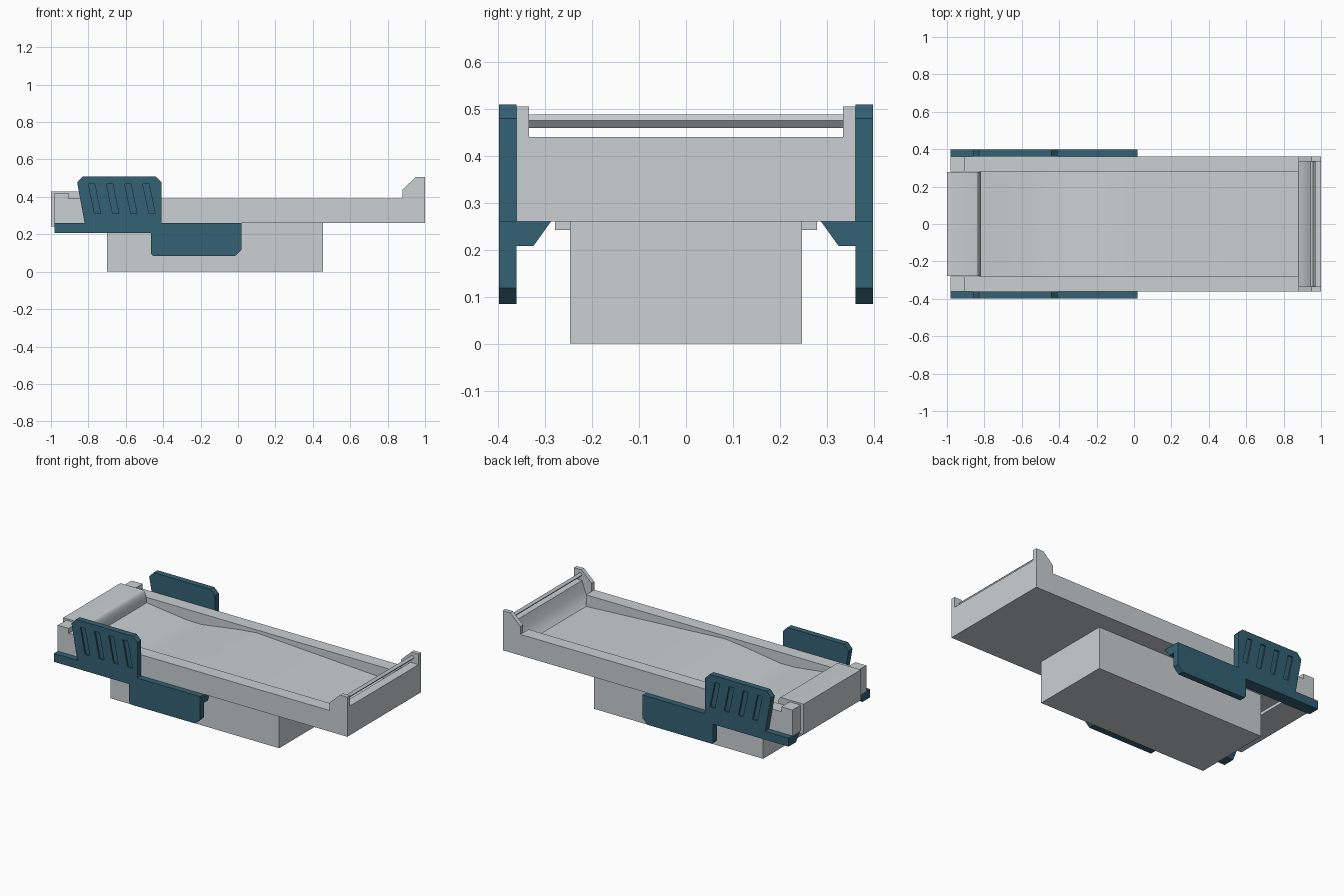
import bpy, bmesh, math

if "Cube" in bpy.data.objects:
    bpy.data.objects.remove(bpy.data.objects["Cube"])


def material(name, rgb):
    m = bpy.data.materials.new(name)
    m.diffuse_color = (*rgb, 1)
    m.use_nodes = True
    m.node_tree.nodes["Principled BSDF"].inputs["Base Color"].default_value = m.diffuse_color
    return m


GREY = material("light grey", (0.60, 0.63, 0.65))
TEAL = material("dark teal", (0.033, 0.12, 0.175))


def prism(name, pts, lo, hi, mat, axis="y", smooth=False):
    """Extrude a closed profile: (x, z) along y, or (y, z) along x."""
    def place(p, d):
        return (p[0], d, p[1]) if axis == "y" else (d, p[0], p[1])
    bm = bmesh.new()
    a = [bm.verts.new(place(p, lo)) for p in pts]
    b = [bm.verts.new(place(p, hi)) for p in pts]
    bm.faces.new(a)
    bm.faces.new(b)
    for i in range(len(pts)):
        j = (i + 1) % len(pts)
        bm.faces.new((a[i], a[j], b[j], b[i]))
    bmesh.ops.recalc_face_normals(bm, faces=bm.faces)
    me = bpy.data.meshes.new(name)
    bm.to_mesh(me)
    bm.free()
    me.materials.append(mat)
    ob = bpy.data.objects.new(name, me)
    bpy.context.collection.objects.link(ob)
    if smooth:
        bpy.context.view_layer.objects.active = ob
        ob.select_set(True)
        bpy.ops.object.shade_smooth_by_angle(angle=math.radians(25))
        ob.select_set(False)
    return ob


def arc(cx, cz, rx, rz, a0, a1, n=8):
    """Points on an ellipse between two angles in degrees."""
    angles = [math.radians(a0 + (a1 - a0) * i / n) for i in range(n + 1)]
    return [(cx + rx * math.cos(t), cz + rz * math.sin(t)) for t in angles]


def cut(ob, cutter):
    mod = ob.modifiers.new("slot", "BOOLEAN")
    mod.operation = "DIFFERENCE"
    mod.solver = "EXACT"
    mod.object = cutter
    cutter.hide_render = True
    bpy.context.view_layer.objects.active = ob
    bpy.ops.object.modifier_apply(modifier=mod.name)
    bpy.data.objects.remove(cutter, do_unlink=True)


# Pedestal under the bed
prism("base", [(-0.70, 0), (0.455, 0), (0.455, 0.26), (-0.70, 0.26)], -0.247, 0.247, GREY)

# Sagging bed surface between the rails
prism("bed_surface", [(-0.83, 0.26), (0.88, 0.26), (0.88, 0.318), (-0.07, 0.372),
                      (-0.20, 0.358), (-0.45, 0.322), (-0.55, 0.324), (-0.83, 0.358)],
      -0.28, 0.28, GREY, smooth=True)

# Head bolster with a curved inner face
prism("head_bolster", [(-1, 0.242), (-1, 0.43)] + arc(-0.845, 0.355, 0.025, 0.075, 90, 0)
      + [(-0.82, 0.242)], -0.279, 0.279, GREY, smooth=True)

# Foot wall with a sloped inner face between the rail ends, and its rail bar
prism("foot_wall", [(0.88, 0.26), (1, 0.26), (1, 0.44), (0.945, 0.44), (0.925, 0.38),
                    (0.905, 0.342), (0.88, 0.318)], -0.335, 0.335, GREY, smooth=True)
prism("foot_bar", [(0.944, 0.475), (0.957, 0.46), (0.97, 0.475), (0.957, 0.488)],
      -0.336, 0.336, GREY)

for side, s in (("front", -1), ("back", 1)):
    def span(a, b):
        return sorted((a * s, b * s))

    # Long side rail with raised head corner
    prism(side + "_rail", [(-0.98, 0.26), (0.88, 0.26), (0.88, 0.39), (-0.905, 0.39),
                           (-0.905, 0.42), (-0.98, 0.42)], *span(0.28, 0.361), GREY)

    # Foot post
    prism(side + "_foot_post", [(0.88, 0.26), (1, 0.26), (1, 0.505), (0.95, 0.505),
                                (0.88, 0.44)], *span(0.335, 0.361), GREY)

    # Stepped side guard
    guard = prism(side + "_guard", [
        (-0.98, 0.208), (-0.465, 0.208), (-0.465, 0.097), (-0.455, 0.085), (-0.015, 0.085),
        (0.02, 0.119), (0.02, 0.26), (-0.41, 0.26), (-0.41, 0.48), (-0.44, 0.51),
        (-0.83, 0.51), (-0.86, 0.477), (-0.82, 0.26), (-0.98, 0.26)],
        *span(0.361, 0.398), TEAL)

    # Four slanted recessed slots on the outer face
    for i in range(4):
        x = -0.80 + 0.097 * i
        cut(guard, prism("slot_cutter", [(x, 0.47), (x + 0.033, 0.47),
                                         (x + 0.066, 0.31), (x + 0.033, 0.31)],
                         *span(0.389, 0.42), TEAL))

    # Bevelled bracket holding the guard under the rail
    prism(side + "_bracket", [(0.362 * s, 0.208), (0.325 * s, 0.208), (0.288 * s, 0.26),
                              (0.362 * s, 0.26)], -0.98, 0.02, TEAL, axis="x")
